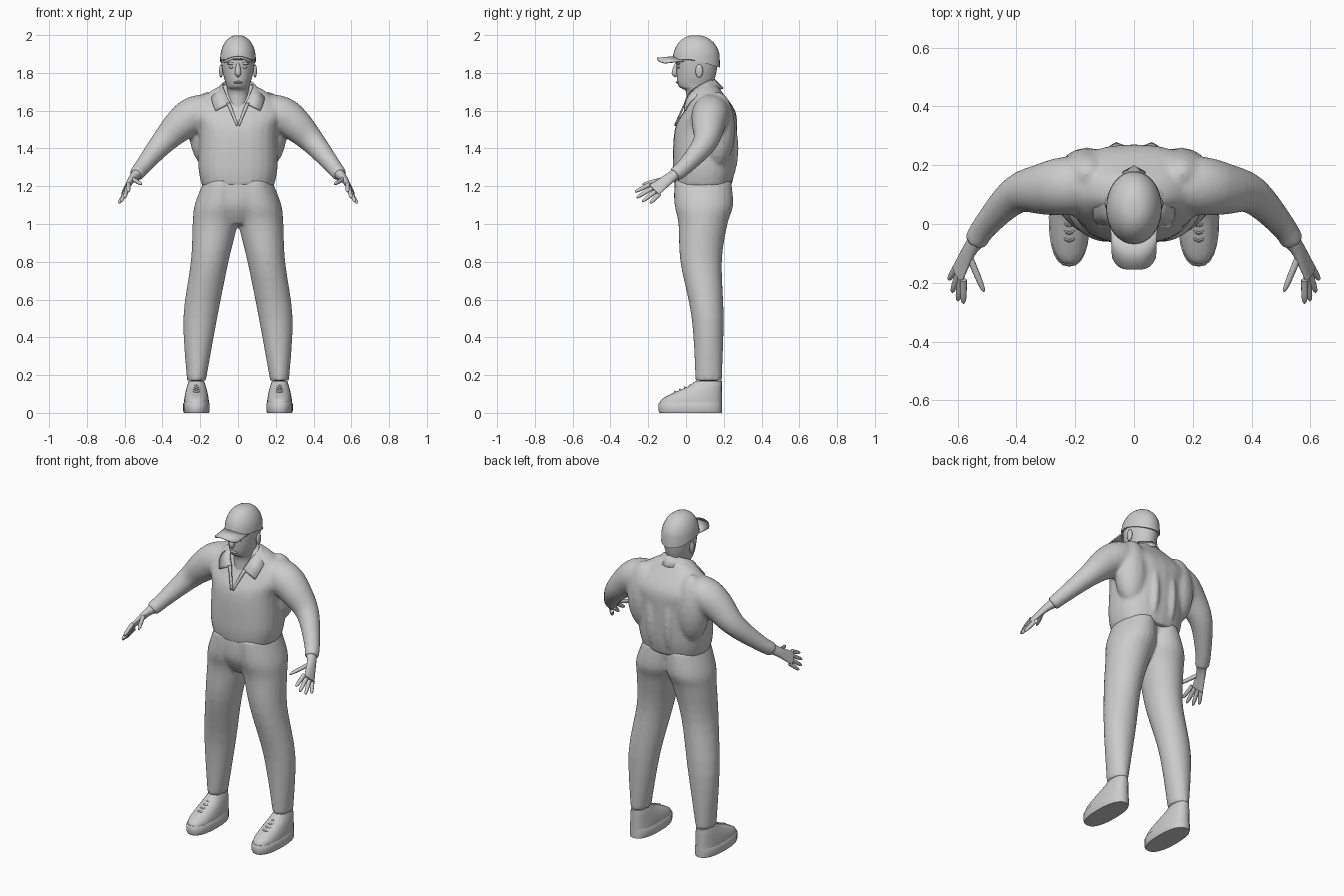
import bpy, bmesh, math
from mathutils import Vector

default_cube = bpy.data.objects.get("Cube")
if default_cube:
    bpy.data.objects.remove(default_cube)

grey = bpy.data.materials.new("plain grey")
grey.use_nodes = True
grey.diffuse_color = (.6, .6, .6, 1)
grey.node_tree.nodes["Principled BSDF"].inputs["Base Color"].default_value = grey.diffuse_color

UP = Vector((0, 0, 1))
SIDEWAYS = Vector((1, 0, 0))
FORWARD = Vector((0, 1, 0))


def smooth_rows(rows, steps):
    """Catmull-Rom interpolation between rows of numbers."""
    last = len(rows) - 1
    result = []
    for i in range(last):
        neighbours = [rows[max(0, min(last, i + k))] for k in (-1, 0, 1, 2)]
        for step in range(steps):
            t = step / steps
            result.append([b + t / 2 * (c - a + t * (2 * a - 5 * b + 4 * c - d + t * (3 * (b - c) + d - a)))
                           for a, b, c, d in zip(*neighbours)])
    return result + [list(rows[last])]


def loft(bm, rows, side=FORWARD, axis=None, power=2, sides=24, steps=4):
    """Skin rounded sections (x, y, z, half width, half depth) along a path."""
    rows = smooth_rows(rows, steps)
    centres = [Vector(row[:3]) for row in rows]
    rings = []
    for i, (centre, row) in enumerate(zip(centres, rows)):
        along = axis or (centres[min(i + 1, len(rows) - 1)] - centres[max(i - 1, 0)]).normalized()
        across = (side - along * side.dot(along)).normalized()
        outward = along.cross(across)
        ring = []
        for k in range(sides):
            angle = math.tau * k / sides
            c, s = (math.copysign(abs(f) ** (2 / power), f) for f in (math.cos(angle), math.sin(angle)))
            ring.append(bm.verts.new(centre + across * c * row[3] + outward * s * row[4]))
        rings.append(ring)
    for lower, upper in zip(rings, rings[1:]):
        for k in range(sides):
            bm.faces.new((lower[k - 1], lower[k], upper[k], upper[k - 1]))
    bm.faces.new(rings[0][::-1])
    bm.faces.new(rings[-1])


def column(bm, rows, **options):
    """Upright loft from rows (z, half width, front, back, optional x)."""
    loft(bm, [(sum(x), (front + back) / 2, z, half, (back - front) / 2) for z, half, front, back, *x in rows],
         side=SIDEWAYS, axis=UP, **options)


def tube(bm, rows, **options):
    """Round loft from rows (x, y, z, radius)."""
    loft(bm, [(*row, row[-1]) for row in rows], **options)


def strip(bm, first, second, steps=4):
    """Ribbon of faces between two smoothed edges."""
    a, b = ([bm.verts.new(point) for point in smooth_rows(edge, steps)] for edge in (first, second))
    for i in range(len(a) - 1):
        bm.faces.new((a[i], a[i + 1], b[i + 1], b[i]))


def ball(bm, centre, size):
    verts = bmesh.ops.create_uvsphere(bm, u_segments=16, v_segments=12, radius=1)["verts"]
    bmesh.ops.scale(bm, vec=size, verts=verts)
    bmesh.ops.translate(bm, vec=centre, verts=verts)


def finish(name, bm, mirror=False, blend=False, thickness=0):
    """Turn the bmesh into a shaded object, mirrored, blended or thickened on request."""
    bmesh.ops.recalc_face_normals(bm, faces=bm.faces)
    mesh = bpy.data.meshes.new(name)
    bm.to_mesh(mesh)
    bm.free()
    mesh.materials.append(grey)
    part = bpy.data.objects.new(name, mesh)
    bpy.context.collection.objects.link(part)
    bpy.ops.object.select_all(action="DESELECT")
    bpy.context.view_layer.objects.active = part
    part.select_set(True)
    bpy.ops.object.shade_smooth_by_angle(angle=math.radians(45))
    if mirror:
        part.modifiers.new("Mirror", "MIRROR").use_mirror_merge = False
    if thickness:
        part.modifiers.new("Thickness", "SOLIDIFY").thickness = thickness
    if blend:
        remesh = part.modifiers.new("Blend", "REMESH")
        remesh.mode = "VOXEL"
        remesh.voxel_size = .01
        remesh.use_smooth_shade = True
        soften = part.modifiers.new("Soften", "SMOOTH")
        soften.factor = .5
        soften.iterations = 8


# Trousers: mirrored leg with a pelvis filling the front
bm = bmesh.new()
column(bm, [(.17, .05, .05, .19, .22), (.5, .09, .03, .2, .2), (.8, .1, -.03, .19, .15),
            (1, .12, -.04, .22, .12), (1.1, .13, -.06, .25, .1), (1.23, .1, -.06, .24, .08)])
column(bm, [(1, .06, -.01, .1), (1.1, .16, -.06, .18), (1.23, .18, -.06, .22)])
finish("trousers", bm, mirror=True, blend=True)

# Shirt: trunk, shoulder blade, back pleat and sleeve blended together
bm = bmesh.new()
column(bm, [(1.2, .19, -.06, .24), (1.3, .21, -.07, .26), (1.5, .21, -.06, .27), (1.6, .25, -.01, .26),
            (1.7, .15, .04, .19), (1.74, .07, .05, .16)], power=2.4)
ball(bm, (.16, .17, 1.5), (.1, .09, .2))
ball(bm, (.06, .2, 1.4), (.04, .08, .2))
tube(bm, [(.1, .14, 1.6, .09), (.22, .13, 1.58, .1), (.3, .12, 1.53, .09), (.4, .1, 1.43, .065),
          (.5, 0, 1.31, .045), (.54, -.06, 1.26, .04)])
finish("shirt", bm, mirror=True, blend=True)

# Collar flap and the lapel of the open neckline
bm = bmesh.new()
neck_point, lapel_point = (.04, -.01, 1.64), (0, -.06, 1.53)
strip(bm, [(0, .15, 1.77), (.08, .1, 1.75), (.07, .02, 1.7), neck_point],
      [(0, .2, 1.72), (.12, .12, 1.7), (.14, .03, 1.66), (.12, -.01, 1.6)])
strip(bm, [neck_point, lapel_point], [(.06, -.01, 1.64), (.01, -.06, 1.52)])
finish("collar", bm, mirror=True, thickness=.008)

# Hand: flat palm, four fingers fanned between index and little finger, and a thumb
bm = bmesh.new()
spread = Vector((-.04, -.1, .07))
loft(bm, [(.53, -.05, 1.27, .03, .03), (.56, -.09, 1.24, .03, .02), (.6, -.17, 1.18, .04, .01)], side=spread)


def finger(base, tip):
    shape = ((0, .012), (.6, .011), (.9, .008), (1, .003))
    tube(bm, [(*base.lerp(tip, t), radius) for t, radius in shape], side=spread, sides=10, steps=2)


for i in range(4):
    t = i / 3
    base = Vector((.58, -.19, 1.21)).lerp(Vector((.6, -.14, 1.16)), t)
    tip = Vector((.58, -.27, 1.17)).lerp(Vector((.63, -.19, 1.11)), t)
    finger(base, tip + (tip - base) * .3 * math.sin(math.pi * t))
finger(Vector((.56, -.11, 1.24)), Vector((.51, -.23, 1.21)))
finish("hands", bm, mirror=True)

# Head and neck
bm = bmesh.new()
column(bm, [(1.6, .06, 0, .15), (1.7, .06, 0, .14), (1.73, .06, -.04, .14), (1.8, .08, -.05, .16),
            (1.9, .09, -.05, .17), (1.94, .06, -.02, .13)], sides=32)
finish("head", bm)

# Facial features
bm = bmesh.new()
tube(bm, [(0, -.05, 1.85, .008), (0, -.06, 1.8, .016), (0, -.05, 1.78, .006)], sides=12)
finish("nose", bm)
for name, centre, size, mirrored in (("lips", (0, -.04, 1.75), (.025, .015, .007), False),
                                     ("eyes", (.035, -.04, 1.83), (.014, .01, .007), True),
                                     ("brows", (.035, -.04, 1.85), (.025, .01, .007), True),
                                     ("ears", (.09, .07, 1.81), (.01, .02, .035), True)):
    bm = bmesh.new()
    ball(bm, centre, size)
    finish(name, bm, mirror=mirrored)

# Cap crown: a dome lowered at the back, with a button on top
bm = bmesh.new()
dome = []
for step in range(8):
    angle = math.pi / 2 * step / 8
    spread_out = math.cos(angle) ** .9
    dome.append((1.87 + .13 * math.sin(angle), .095 * spread_out, .05 - .12 * spread_out, .05 + .13 * spread_out))
column(bm, dome, sides=32, steps=1)
rim = [v for v in bm.verts if v.co.z < 1.88]
for v in rim:
    v.co.z -= max(0, v.co.y - .04) * .3
ball(bm, (0, .05, 1.99), (.01, .01, .008))
finish("cap", bm)

# Cap brim: arched plate with a rounded front edge
bm = bmesh.new()
fractions = [i / 8 - 1 for i in range(17)]
strip(bm, [(.08 * u, .04 * u * u - .05, 1.89 - .025 * u * u) for u in fractions],
      [(.075 * u, .04 * u ** 4 - .155, 1.88 - .025 * u * u) for u in fractions], steps=1)
finish("cap_brim", bm, thickness=.007)

# Shoes: uppers and soles from rows (z, half width, toe)
heel, shoe_x = .19, .22
for name, layers, steps in (
        ("shoe_uppers", [(.04, .067, -.14), (.07, .065, -.13), (.1, .06, -.08), (.14, .05, .01), (.17, .04, .05)], 4),
        ("shoe_soles", [(0, .066, -.14), (.01, .07, -.145), (.05, .07, -.145), (.055, .066, -.14)], 1)):
    bm = bmesh.new()
    column(bm, [(z, half, toe, heel, shoe_x) for z, half, toe in layers], power=2.4, steps=steps)
    finish(name, bm, mirror=True)

# Laces: arched cords stepping down the tongue
bm = bmesh.new()
for i in range(4):
    y, z = .02 - .026 * i, .146 - .011 * i
    tube(bm, [(shoe_x + .036 * u, y + .03 * u * u, z - .014 * u * u, .005) for u in (-1, 0, 1)], sides=8)
finish("shoe_laces", bm, mirror=True)
